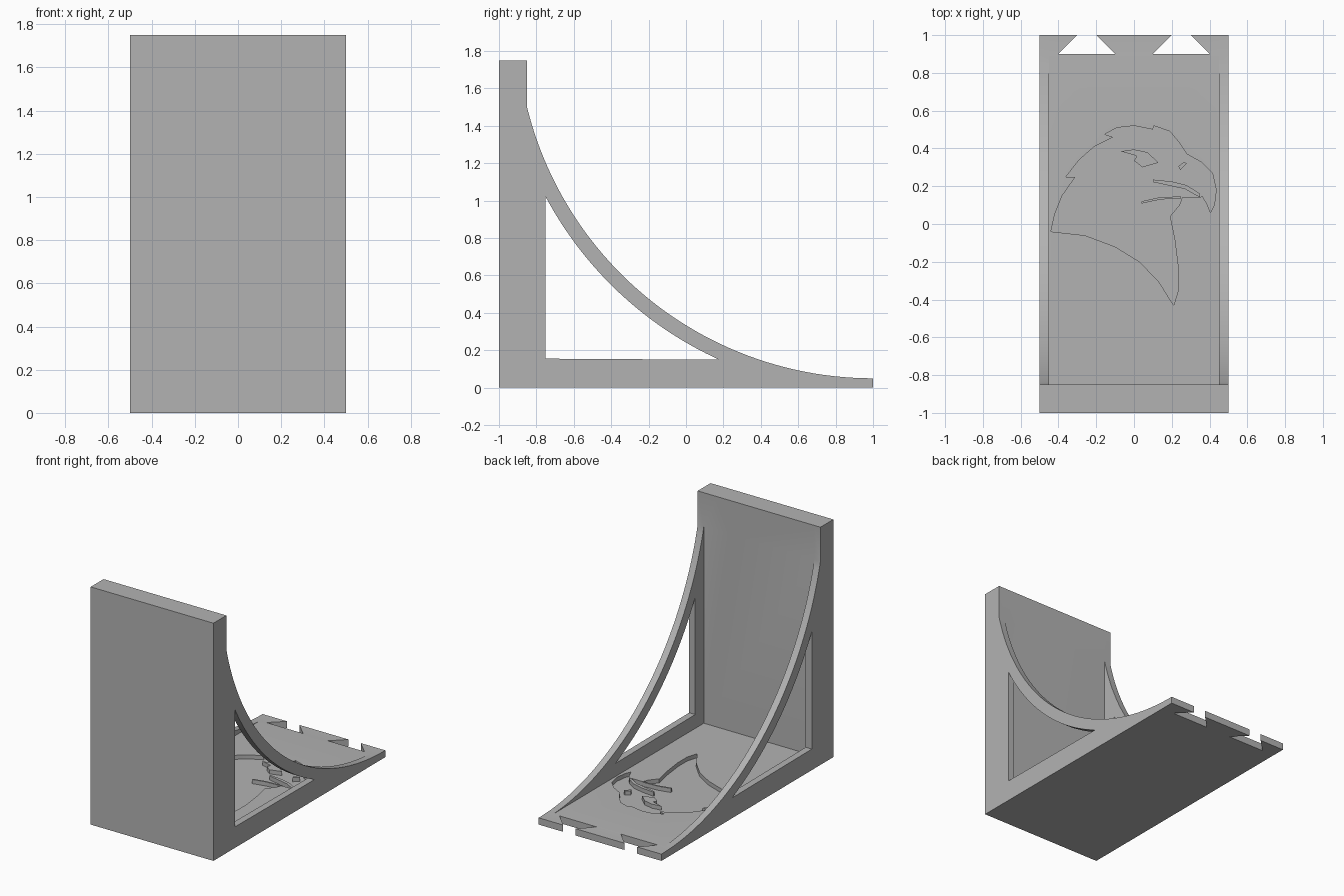
import bpy, bmesh, math

if "Cube" in bpy.data.objects:
    bpy.data.objects.remove(bpy.data.objects["Cube"])

grey = bpy.data.materials.new("plain grey")
grey.diffuse_color = (0.45, 0.45, 0.45, 1)
grey.use_nodes = True
grey.node_tree.nodes["Principled BSDF"].inputs["Base Color"].default_value = grey.diffuse_color

PLATE = 0.053            # plate thickness
FLOOR = 0.023            # floor of the recess
CY, CZ = 1.0, 1.955      # centre of the concave brace arc


def prism(name, pts, lo, hi, axis="z"):
    """Extrude a closed outline along x (points are y, z) or z (points are x, y)."""
    bm = bmesh.new()
    place = (lambda p, d: (d, p[0], p[1])) if axis == "x" else (lambda p, d: (p[0], p[1], d))
    face = bm.faces.new([bm.verts.new(place(p, lo)) for p in pts])
    top = bmesh.ops.extrude_face_region(bm, geom=[face])["geom"]
    offset = (hi - lo, 0, 0) if axis == "x" else (0, 0, hi - lo)
    bmesh.ops.translate(bm, vec=offset, verts=[g for g in top if isinstance(g, bmesh.types.BMVert)])
    bmesh.ops.recalc_face_normals(bm, faces=bm.faces)
    me = bpy.data.meshes.new(name)
    bm.to_mesh(me)
    bm.free()
    me.materials.append(grey)
    ob = bpy.data.objects.new(name, me)
    bpy.context.collection.objects.link(ob)
    return ob


def cut(target, cutter):
    mod = target.modifiers.new("cut", "BOOLEAN")
    mod.operation, mod.solver, mod.object = "DIFFERENCE", "EXACT", cutter
    bpy.context.view_layer.objects.active = target
    bpy.ops.object.modifier_apply(modifier=mod.name)
    bpy.data.objects.remove(cutter)


def arc(start, end, n):
    """Arc about the brace centre between two (y, z) points."""
    r = math.hypot(start[0] - CY, start[1] - CZ)
    a0 = math.atan2(start[1] - CZ, start[0] - CY) % math.tau
    a1 = math.atan2(end[1] - CZ, end[0] - CY) % math.tau
    return [(CY + r * math.cos(a0 + (a1 - a0) * i / n),
             CZ + r * math.sin(a0 + (a1 - a0) * i / n)) for i in range(n + 1)]


# Whole bracket from its side profile: wall, plate and curved braces
bracket = prism("bracket", [(-1, 0), (-1, 1.75), (-0.85, 1.75)]
                + arc((-0.85, 1.5), (1, 0.05), 48) + [(1, 0)], -0.5, 0.5, "x")

# Hollow between the two side braces
cut(bracket, prism("hollow", [(-0.85, PLATE), (-0.85, 2), (1.2, 2), (1.2, PLATE)], -0.45, 0.45, "x"))

# Curved triangular windows through the braces
cut(bracket, prism("window", [(-0.75, 0.155)] + arc((-0.75, 1.02), (0.18, 0.155), 32), -1, 1, "x"))

# Dovetail slots in the free end of the plate
for x in (-0.25, 0.25):
    cut(bracket, prism("slot", [(x - 0.15, 0.9), (x + 0.15, 0.9), (x + 0.04, 1.01), (x - 0.04, 1.01)],
                       -0.1, 0.2))

# Recessed bird head
head = [(-.44, -.04), (-.42, .05), (-.38, .15), (-.31, .25), (-.36, .25), (-.29, .34), (-.21, .41),
        (-.11, .46), (-.155, .475), (-.09, .51), (0, .52), (.1, .5), (.105, .52), (.19, .49),
        (.24, .43), (.28, .37), (.36, .325), (.415, .27), (.435, .18), (.425, .1), (.405, .06),
        (.385, .11), (.36, .15), (.35, .14), (.255, .14), (.24, .1), (.19, .04), (.215, -.08),
        (.235, -.24), (.235, -.35), (.21, -.43), (.19, -.4), (.135, -.31), (.03, -.2),
        (-.1, -.12), (-.26, -.06)]
cut(bracket, prism("head_recess", head, FLOOR, 0.2))

# Raised details standing in the recess
details = {
    "eye": [(-.07, .385), (0, .395), (.07, .38), (.13, .325), (.045, .3), (0, .335), (.015, .36)],
    "nostril": [(.235, .305), (.265, .33), (.28, .32), (.245, .285)],
    "upper_beak_line": [(.1, .235), (.2, .225), (.28, .205), (.35, .16), (.35, .14), (.27, .185), (.1, .222)],
    "lower_beak_line": [(.04, .12), (.13, .14), (.25, .147), (.25, .135), (.14, .13), (.04, .108)],
}
for name, pts in details.items():
    prism(name, pts, FLOOR - 0.005, PLATE)

# Smooth the arcs, keep the corners sharp
bpy.ops.object.select_all(action="DESELECT")
bracket.select_set(True)
bpy.context.view_layer.objects.active = bracket
bpy.ops.object.shade_smooth_by_angle(angle=math.radians(20))
